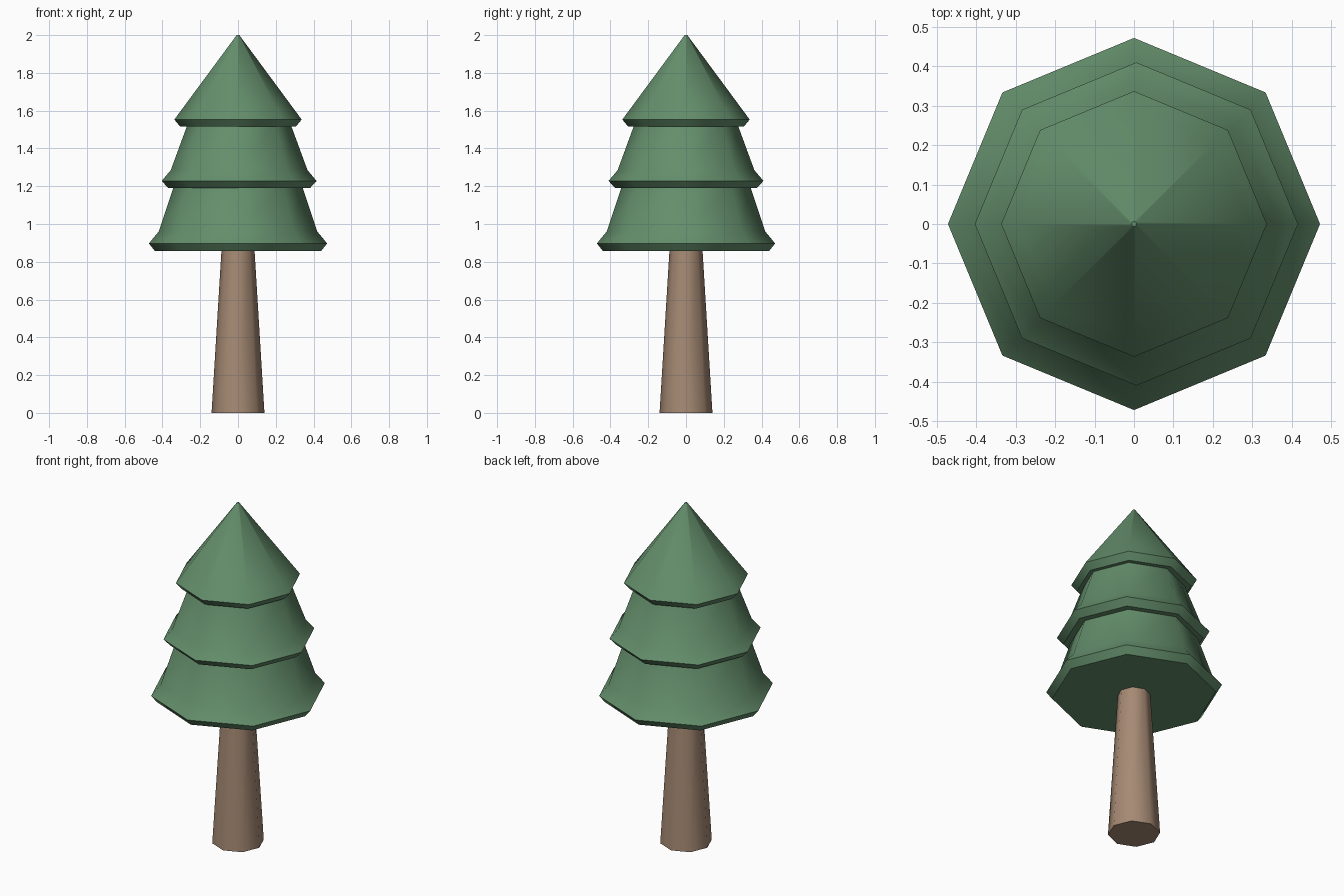
import bpy
import bmesh
import math

SIDES = 8

cube = bpy.data.objects.get("Cube")
if cube:
    bpy.data.objects.remove(cube)


def make_material(name, color):
    mat = bpy.data.materials.new(name)
    mat.use_nodes = True
    mat.diffuse_color = color
    mat.node_tree.nodes["Principled BSDF"].inputs["Base Color"].default_value = color
    return mat


def lathe(name, profile, mat, shift_x=0.0):
    """Closed eight-sided solid from (radius, height) pairs, bottom to top."""
    bm = bmesh.new()
    rings = []
    for radius, z in profile:
        angles = [math.tau * i / SIDES for i in range(SIDES)]
        rings.append([bm.verts.new((radius * math.cos(a) + shift_x, radius * math.sin(a), z))
                      for a in angles])
    for low, high in zip(rings, rings[1:]):
        for i in range(SIDES):
            j = (i + 1) % SIDES
            bm.faces.new((low[i], low[j], high[j], high[i]))
    bm.faces.new(rings[0][::-1])
    bm.faces.new(rings[-1])
    mesh = bpy.data.meshes.new(name)
    bm.to_mesh(mesh)
    bm.free()
    mesh.materials.append(mat)
    obj = bpy.data.objects.new(name, mesh)
    bpy.context.collection.objects.link(obj)
    # Smooth around the sides, crisp at the rims
    bpy.ops.object.select_all(action="DESELECT")
    obj.select_set(True)
    bpy.context.view_layer.objects.active = obj
    bpy.ops.object.shade_smooth_by_angle(angle=math.radians(48))
    return obj


needles = make_material("needle green", (0.127, 0.27, 0.147, 1))
bark = make_material("bark brown", (0.381, 0.254, 0.174, 1))

# Tapered trunk, its top tucked into the lowest tier
lathe("trunk", [(0.14, 0), (0.087, 0.87)], bark)

# Three tiers: underside, flared rim, kink, then the slope
lathe("lower_tier", [(0.44, 0.857), (0.472, 0.897), (0.42, 0.96), (0.34, 1.2)], needles)
lathe("middle_tier", [(0.375, 1.19), (0.41, 1.228), (0.362, 1.285), (0.272, 1.53)], needles, 0.006)
lathe("upper_tier", [(0.306, 1.515), (0.337, 1.553), (0.295, 1.61), (0.007, 2)], needles)
